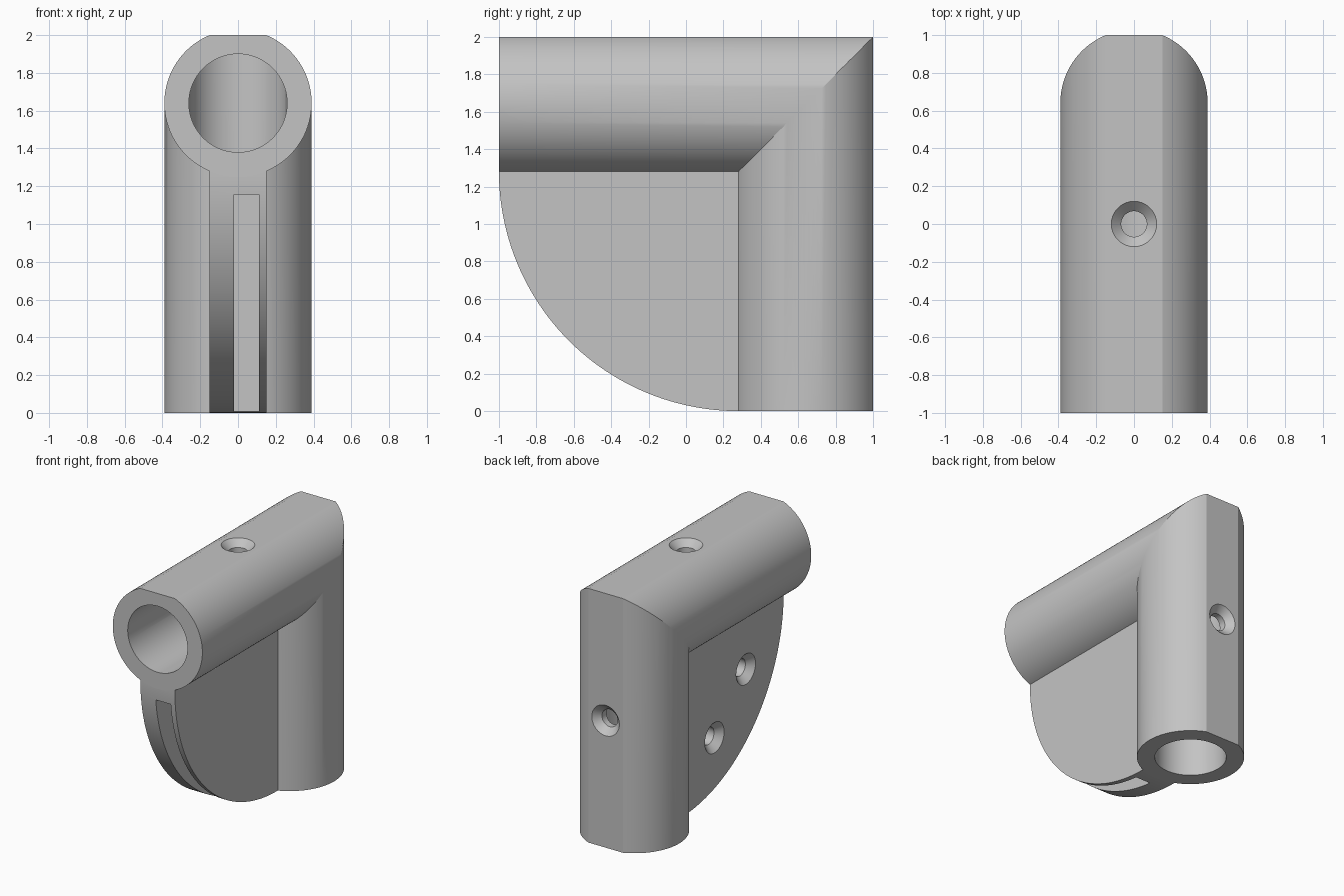
import bpy, bmesh
from math import sin, cos, pi, radians
from mathutils import Vector

cube = bpy.data.objects.get("Cube")
if cube:
    bpy.data.objects.remove(cube, do_unlink=True)

# Main dimensions
AXIS_Y, AXIS_Z = 0.64, 1.64      # centre lines of the two tubes
OUTER, BORE, FLAT = 0.39, 0.26, 0.36
HALF_WEB = 0.15
WEB_R = 1.28

grey = bpy.data.materials.new("plain grey")
grey.use_nodes = True
colour = (0.55, 0.55, 0.55, 1)
grey.diffuse_color = colour
grey.node_tree.nodes["Principled BSDF"].inputs["Base Color"].default_value = colour


def loft(name, rings):
    """Closed solid skinned through rings of equal point count."""
    bm = bmesh.new()
    loops = [[bm.verts.new(p) for p in ring] for ring in rings]
    n = len(loops[0])
    for a, b in zip(loops, loops[1:]):
        for i in range(n):
            j = (i + 1) % n
            bm.faces.new((a[i], a[j], b[j], b[i]))
    bm.faces.new(loops[0])
    bm.faces.new(loops[-1])
    bmesh.ops.recalc_face_normals(bm, faces=bm.faces)
    mesh = bpy.data.meshes.new(name)
    bm.to_mesh(mesh)
    bm.free()
    mesh.materials.append(grey)
    obj = bpy.data.objects.new(name, mesh)
    bpy.context.collection.objects.link(obj)
    return obj


def circle(radius, n=96):
    return [(radius * cos(2 * pi * (i + 0.5) / n), radius * sin(2 * pi * (i + 0.5) / n))
            for i in range(n)]


def elbow(name, profile, overrun=0.0):
    """Sweep a profile along the top tube, round the mitre and down the rear tube."""
    return loft(name, [
        [(x, -1 - overrun, AXIS_Z + r) for x, r in profile],
        [(x, AXIS_Y + r, AXIS_Z + r) for x, r in profile],
        [(x, AXIS_Y + r, -overrun) for x, r in profile]])


def combine(target, other, operation):
    mod = target.modifiers.new(operation, "BOOLEAN")
    mod.operation = operation
    mod.solver = "EXACT"
    mod.object = other
    bpy.context.view_layer.objects.active = target
    bpy.ops.object.modifier_apply(modifier=mod.name)
    bpy.data.objects.remove(other, do_unlink=True)


def screw_cutter(origin, inward):
    """Countersunk screw hole, starting just outside the surface."""
    origin, inward = Vector(origin), Vector(inward)
    u = inward.orthogonal().normalized()
    v = inward.cross(u)
    steps = ((0.13, -0.01), (0.068, 0.052), (0.068, 0.17))
    return loft("screw_cutter", [
        [origin + inward * depth + u * a + v * b for a, b in circle(r, 48)]
        for r, depth in steps])


# Outer elbow: round tube with a flat along its outer side
edge = (FLAT, (OUTER ** 2 - FLAT ** 2) ** 0.5)
rise = pi / 2 - 0.3948           # angle where the round meets the flat
sweep = 2 * pi - 2 * (pi / 2 - rise)
profile = [(OUTER * cos(rise - sweep * i / 92), OUTER * sin(rise - sweep * i / 92))
           for i in range(93)]
bracket = elbow("corner_bracket", profile)

# Quarter-round web between the tubes
arc = [(AXIS_Y - FLAT - WEB_R * cos(pi / 2 * i / 64),
        AXIS_Z - FLAT - WEB_R * sin(pi / 2 * i / 64)) for i in range(65)]
outline = arc + [(0.32, 0), (0.32, 1.32), (-1, 1.32)]
web = loft("web", [[(x, y, z) for y, z in outline] for x in (-HALF_WEB, HALF_WEB)])
combine(bracket, web, "UNION")

# Bores meeting at the mitre
combine(bracket, elbow("bore_cutter", circle(BORE), 0.1), "DIFFERENCE")

# Panel slot, open along the curved rim
corners = [(-1.5, -0.5), (0.155, -0.5), (0.155, 1.155), (-1.5, 1.155)]
slot = loft("slot_cutter", [[(x, y, z) for y, z in corners] for x in (-0.02, 0.11)])
combine(bracket, slot, "DIFFERENCE")

# Countersunk holes: top tube, rear tube, and two through the thick web wall
for origin, inward in (((0, 0, 2), (0, 0, -1)),
                       ((0, 1, 1), (0, -1, 0)),
                       ((-HALF_WEB, -0.53, 0.86), (1, 0, 0)),
                       ((-HALF_WEB, -0.14, 0.47), (1, 0, 0))):
    combine(bracket, screw_cutter(origin, inward), "DIFFERENCE")

# Smooth rounds with sharp edges
bpy.ops.object.select_all(action="DESELECT")
bracket.select_set(True)
bpy.context.view_layer.objects.active = bracket
bpy.ops.object.shade_smooth_by_angle(angle=radians(20))
